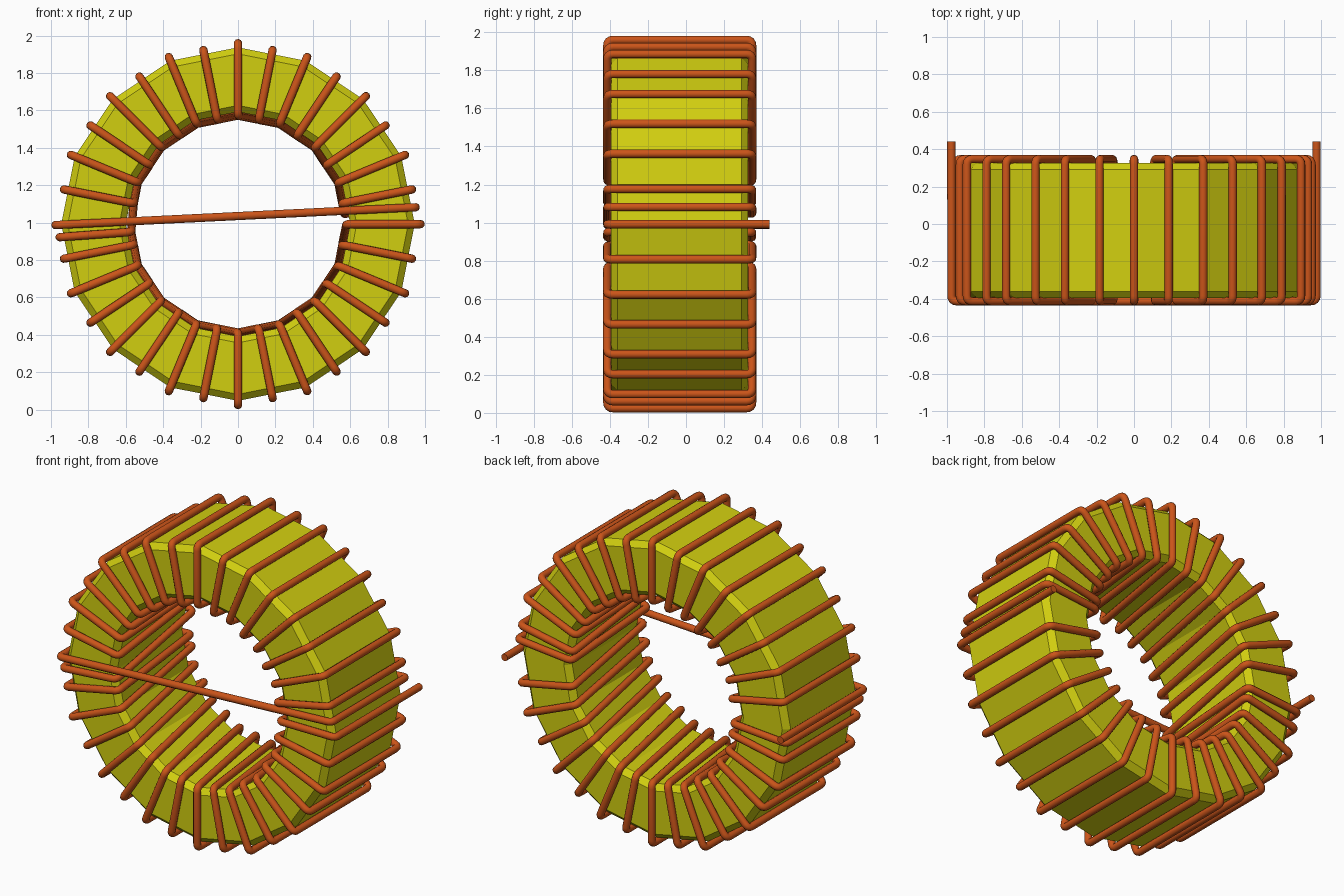
import bpy, bmesh, math
from mathutils import Vector

if "Cube" in bpy.data.objects:
    bpy.data.objects.remove(bpy.data.objects["Cube"])

SIDES = 16              # core polygon
CZ = 0.992              # ring centre height
R_OUT, R_IN = 0.945, 0.60
Y_FRONT, Y_BACK = -0.395, 0.327
CHAMFER = 0.035
WIRE = 0.0225           # wire radius
GAP = 0.02              # wire centre line above the core


def material(name, color):
    m = bpy.data.materials.new(name)
    m.use_nodes = True
    m.diffuse_color = color
    m.node_tree.nodes["Principled BSDF"].inputs["Base Color"].default_value = color
    return m


yellow = material("yellow core", (0.64, 0.62, 0.005, 1))
copper = material("copper", (0.60, 0.09, 0.01, 1))


def polar(r, deg, y):
    a = math.radians(deg)
    return Vector((r * math.cos(a), y, CZ + r * math.sin(a)))


# Core: chamfered rectangle swept around a 16-sided ring
c = CHAMFER
profile = [(R_IN + c, Y_FRONT), (R_OUT - c, Y_FRONT), (R_OUT, Y_FRONT + c), (R_OUT, Y_BACK - c),
           (R_OUT - c, Y_BACK), (R_IN + c, Y_BACK), (R_IN, Y_BACK - c), (R_IN, Y_FRONT + c)]
bm = bmesh.new()
rings = [[bm.verts.new(polar(r, 360 * i / SIDES, y)) for r, y in profile] for i in range(SIDES)]
for i in range(SIDES):
    a, b = rings[i], rings[(i + 1) % SIDES]
    for j in range(len(profile)):
        k = (j + 1) % len(profile)
        bm.faces.new((a[j], a[k], b[k], b[j]))
bmesh.ops.recalc_face_normals(bm, faces=bm.faces)
mesh = bpy.data.meshes.new("ring_core")
bm.to_mesh(mesh)
bm.free()
mesh.materials.append(yellow)
core = bpy.data.objects.new("ring_core", mesh)
bpy.context.collection.objects.link(core)


def flat_radius(r, deg):
    """Distance to the side of the ring polygon at an angle."""
    step = 360 / SIDES
    off = deg % step - step / 2
    return r * math.cos(math.radians(step / 2)) / math.cos(math.radians(off))


# Winding: one continuous wire, lead - bridge - turns - lead
yf, yb = Y_FRONT - GAP + 0.002, Y_BACK + GAP
LEAD_R, LEAD_Y = 0.976, 0.44
outer = lambda d, y: polar(flat_radius(R_OUT, d) + GAP + 0.002, d, y)
inner = lambda d, y: polar(flat_radius(R_IN, d) - GAP, d, y)

turns = [5.4] + [11.25 * i for i in range(1, 32)]
turns[16] = 184.2       # pushed aside by the bridge
path = [polar(LEAD_R, 180.3, LEAD_Y), polar(LEAD_R, 180.3, yf)]
for n, deg in enumerate(turns):
    if n:
        path += [inner(deg, yf)]
    path += [outer(deg, yf), outer(deg, yb), inner(deg, yb)]
path += [inner(360, yf), polar(LEAD_R, 360, yf), polar(LEAD_R, 360, LEAD_Y)]


def rounded(points, cut=0.03):
    """Replace each corner of a path with a short bend."""
    out = [points[0]]
    for p, q, s in zip(points, points[1:], points[2:]):
        a = q + (p - q).normalized() * cut
        b = q + (s - q).normalized() * cut
        for t in (0, 0.25, 0.5, 0.75, 1):
            out.append(a * (1 - t) ** 2 + q * 2 * t * (1 - t) + b * t ** 2)
    return out + [points[-1]]


pts = rounded(path)
curve = bpy.data.curves.new("wire_winding", "CURVE")
curve.dimensions = "3D"
curve.bevel_depth = WIRE
curve.bevel_resolution = 3
curve.use_fill_caps = True
spline = curve.splines.new("POLY")
spline.points.add(len(pts) - 1)
for sp, p in zip(spline.points, pts):
    sp.co = (*p, 1)
curve.materials.append(copper)
wire = bpy.data.objects.new("wire_winding", curve)
bpy.context.collection.objects.link(wire)

# Turn the wire into a smooth mesh with crisp cut ends
bpy.ops.object.select_all(action="DESELECT")
wire.select_set(True)
bpy.context.view_layer.objects.active = wire
bpy.ops.object.convert(target="MESH")
bpy.ops.object.shade_smooth_by_angle(angle=math.radians(50))
